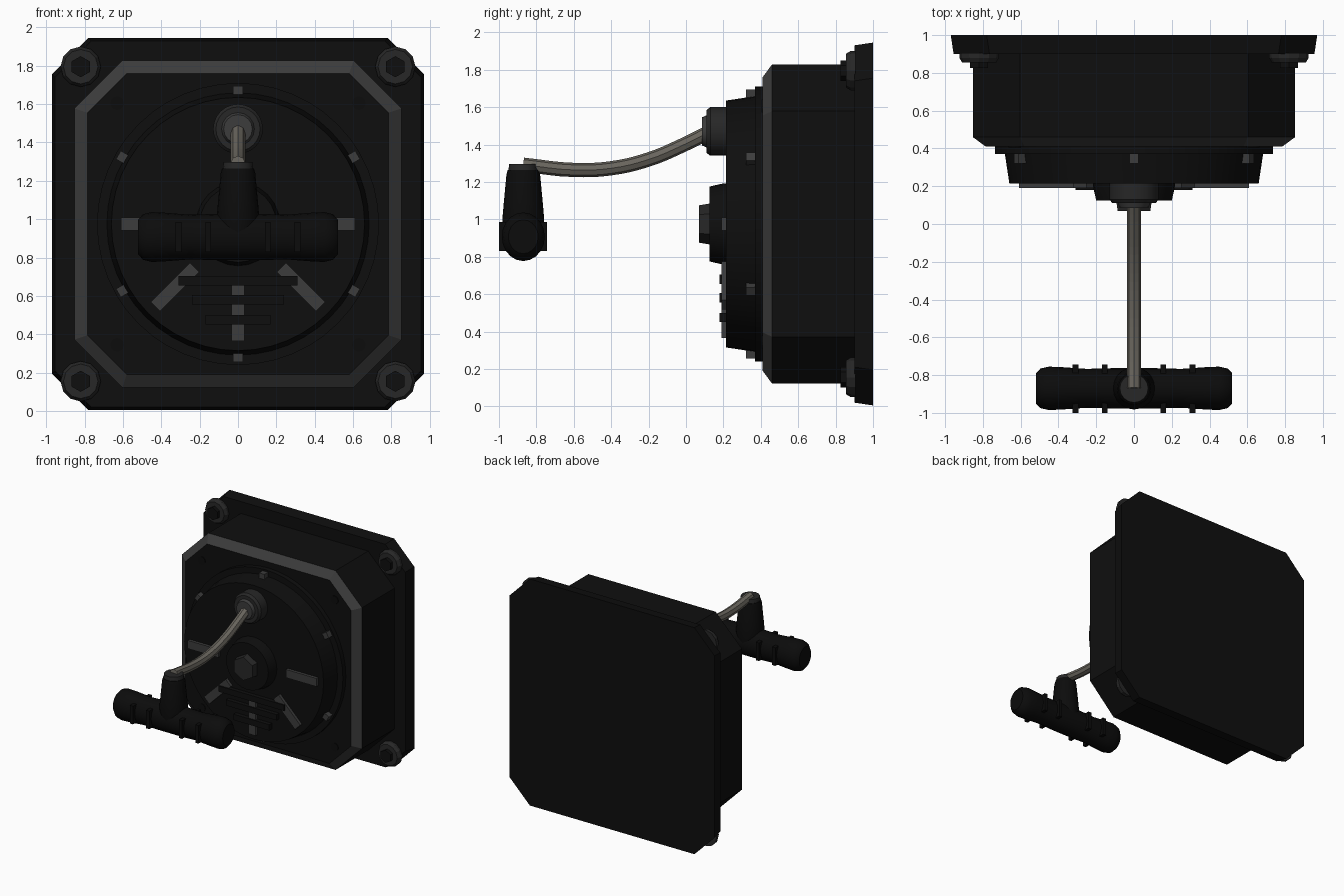
import bpy, bmesh, math
from mathutils import Matrix, Vector

cube = bpy.data.objects.get("Cube")
if cube:
    bpy.data.objects.remove(cube, do_unlink=True)


def material(name, r, g, b):
    m = bpy.data.materials.new(name)
    m.use_nodes = True
    m.diffuse_color = (r, g, b, 1)
    m.node_tree.nodes["Principled BSDF"].inputs["Base Color"].default_value = (r, g, b, 1)
    return m


BODY = material("black_paint", .0045, .0045, .0045)
RUBBER = material("black_rubber", .0035, .0035, .0035)
GREY = material("worn_grey", .045, .045, .045)
STEEL = material("dark_steel", .02, .02, .02)
CORD = material("cord_tan_grey", .14, .13, .11)

MID = 0.975
FRONT = Matrix.Rotation(math.pi / 2, 4, 'X')   # local z points to the front
SIDE = Matrix.Rotation(math.pi / 2, 4, 'Y')    # local z points to the left
UP = Matrix.Identity(4)


def finish(name, bm, mats, loc, rot, smooth=False):
    bmesh.ops.recalc_face_normals(bm, faces=bm.faces)
    mesh = bpy.data.meshes.new(name)
    bm.transform(Matrix.Translation(loc) @ rot)
    bm.to_mesh(mesh)
    bm.free()
    for m in mats:
        mesh.materials.append(m)
    obj = bpy.data.objects.new(name, mesh)
    bpy.context.collection.objects.link(obj)
    if smooth:
        bpy.ops.object.select_all(action='DESELECT')
        obj.select_set(True)
        bpy.context.view_layer.objects.active = obj
        bpy.ops.object.shade_smooth_by_angle(angle=math.radians(35))
    return obj


def loft(name, rings, mats, loc=(0, 0, 0), rot=FRONT, bands=(), smooth=False):
    """Skin (outline, height) rings; bands lists the strips in the second material."""
    bm = bmesh.new()
    loops = [[bm.verts.new((x, y, h)) for x, y in pts] for pts, h in rings]
    bm.faces.new(loops[0])
    bm.faces.new(loops[-1])
    n = len(loops[0])
    for k in range(len(loops) - 1):
        for i in range(n):
            j = (i + 1) % n
            f = bm.faces.new((loops[k][i], loops[k][j], loops[k + 1][j], loops[k + 1][i]))
            f.material_index = int(k in bands)
    return finish(name, bm, mats, loc, rot, smooth)


def octagon(half, cut):
    e = half - cut
    return [(half, -e), (half, e), (e, half), (-e, half),
            (-half, e), (-half, -e), (-e, -half), (e, -half)]


def circle(r, n, turn=0.0, stretch=1.0):
    a = [turn + math.tau * i / n for i in range(n)]
    return [(r * stretch * math.cos(t), r * math.sin(t)) for t in a]


def lathe(name, profile, n, mat, x=0, z=MID, smooth=False, turn=0.0):
    """Turned part facing the front; profile holds (radius, y) pairs."""
    rings = [(circle(r, n, turn), -y) for r, y in profile]
    return loft(name, rings, [mat], (x, 0, z), FRONT, smooth=smooth)


def box(name, size, loc, mat, rot=UP):
    bm = bmesh.new()
    bmesh.ops.create_cube(bm, size=1)
    bm.transform(Matrix.Diagonal((*size, 1)))
    return finish(name, bm, [mat], loc, rot)


# Wall plate and housing with a worn front edge
loft("back_plate", [(octagon(.97, .19), -1), (octagon(.955, .19), -.9)],
     [BODY], (0, 0, MID))
loft("housing", [(octagon(.853, .25), -.9), (octagon(.853, .25), -.46),
                 (octagon(.785, .205), -.41)], [BODY, GREY], (0, 0, MID), bands=(1,))

# Corner bolts and small housing screws
for sx in (-1, 1):
    for sz in (-1, 1):
        x, z = sx * .82, MID + sz * .82
        lathe("bolt_washer", [(.105, .905), (.105, .88), (.09, .855)], 12, STEEL, x, z)
        lathe("bolt_head", [(.055, .87), (.055, .825)], 6, BODY, x, z, turn=math.pi / 6)
        lathe("housing_screw", [(.035, .42), (.035, .405)], 12, RUBBER,
              sx * .63, MID + sz * .63)

# Dial: base ring, tapered face, centre boss
lathe("dial_base", [(.735, .42), (.735, .37)], 48, BODY, smooth=True)
lathe("dial_face", [(.685, .38), (.66, .215)], 48, BODY, smooth=True)
lathe("centre_boss", [(.22, .23), (.215, .19), (.2, .125)], 24, BODY, smooth=True)
lathe("centre_nut", [(.11, .13), (.1, .07)], 6, STEEL, turn=math.pi / 6)

# Studs around the dial rim
for k in range(6):
    a = math.pi / 2 + k * math.pi / 3
    box("rim_stud", (.06, .05, .05),
        (.69 * math.cos(a), .345, MID + .69 * math.sin(a)), GREY,
        Matrix.Rotation(-a, 4, 'Y'))

# Radial dial marks
for deg in (0, 180, 225, 270, 315):
    a = math.radians(deg)
    box("dial_mark", (.29, .03, .07),
        (.465 * math.cos(a), .205, MID + .465 * math.sin(a)), GREY,
        Matrix.Rotation(-a, 4, 'Y'))

# Vent slats across the lower dial
for z, w in ((.68, .62), (.58, .48), (.475, .34)):
    box("vent_slat", (w, .04, .05), (0, .2, z), BODY)

# Cord outlet
lathe("outlet_collar", [(.13, .23), (.13, .13), (.115, .11)], 24, STEEL, z=1.47, smooth=True)
lathe("outlet_ring", [(.09, .12), (.075, .085)], 16, GREY, z=1.47, smooth=True)

# Sagging pull cord
curve = bpy.data.curves.new("pull_cord_path", 'CURVE')
curve.dimensions = '3D'
curve.bevel_depth = .038
curve.bevel_resolution = 2
curve.resolution_u = 4
curve.use_fill_caps = True
path = [(.15, 1.48), (-.02, 1.395), (-.2, 1.32), (-.4, 1.273), (-.6, 1.264), (-.87, 1.292)]
spline = curve.splines.new('BEZIER')
spline.bezier_points.add(len(path) - 1)
for p, (y, z) in zip(spline.bezier_points, path):
    p.co = Vector((0, y, z))
    p.handle_left_type = p.handle_right_type = 'AUTO'
spline.use_smooth = False
helper = bpy.data.objects.new("cord_helper", curve)
bpy.context.collection.objects.link(helper)
graph = bpy.context.evaluated_depsgraph_get()
mesh = bpy.data.meshes.new_from_object(helper.evaluated_get(graph))
bpy.data.objects.remove(helper, do_unlink=True)
mesh.materials.clear()
mesh.materials.append(CORD)
bpy.context.collection.objects.link(bpy.data.objects.new("pull_cord", mesh))

# T-shaped pull handle
HY, HZ = -.87, .907
loft("handle_stem", [(circle(r, 20), z) for r, z in
                     ((.1, .9), (.112, 1.0), (.105, 1.08), (.09, 1.24), (.083, 1.265))],
     [RUBBER], (0, HY, 0), UP, smooth=True)
loft("stem_cap", [(circle(.08, 16), 1.26), (circle(.075, 16), 1.297)],
     [STEEL], (0, HY, 0), UP, smooth=True)
half = [(.08, .52), (.105, .495), (.115, .45), (.112, .38), (.103, .25), (.107, .1)]
profile = [(r, -x) for r, x in half] + [(r, x) for r, x in reversed(half)]
loft("handle_grip", [(circle(r, 20, stretch=1.13), x) for r, x in profile],
     [RUBBER], (0, HY, HZ), SIDE, smooth=True)
for x in (-.31, -.155, .155, .31):
    box("grip_rib", (.03, .255, .155), (x, HY - .002, HZ), RUBBER)
